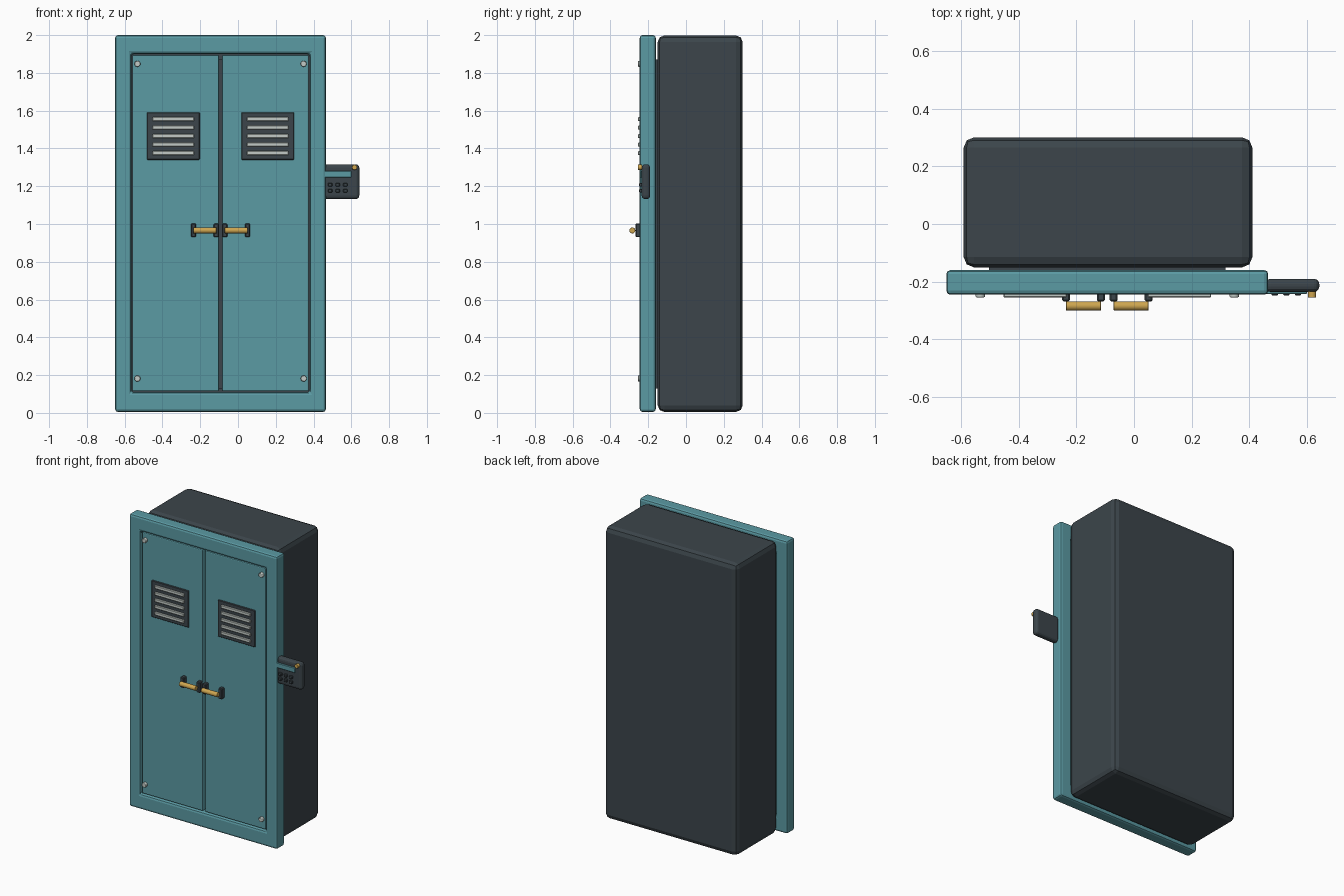
import bpy, bmesh, math
from mathutils import Matrix, Vector

cube = bpy.data.objects.get("Cube")
if cube:
    bpy.data.objects.remove(cube, do_unlink=True)


def material(name, rgb):
    m = bpy.data.materials.new(name)
    m.use_nodes = True
    m.diffuse_color = (*rgb, 1)
    m.node_tree.nodes["Principled BSDF"].inputs["Base Color"].default_value = (*rgb, 1)
    return m


teal = material("teal paint", (0.105, 0.325, 0.37))
dark = material("dark steel", (0.045, 0.06, 0.07))
brass = material("brass", (0.62, 0.38, 0.08))
silver = material("pale metal", (0.55, 0.6, 0.57))


def finish(name, bm, mat, bevel=0, segments=2):
    bmesh.ops.recalc_face_normals(bm, faces=bm.faces)
    mesh = bpy.data.meshes.new(name)
    bm.to_mesh(mesh)
    bm.free()
    mesh.materials.append(mat)
    ob = bpy.data.objects.new(name, mesh)
    bpy.context.collection.objects.link(ob)
    bpy.context.view_layer.objects.active = ob
    if bevel:
        mod = ob.modifiers.new("Bevel", "BEVEL")
        mod.width, mod.segments = bevel, segments
    return ob


def box(name, xs, ys, zs, mat, bevel=0, segments=2):
    bm = bmesh.new()
    bmesh.ops.create_cube(bm, size=1)
    lo, hi = Vector((xs[0], ys[0], zs[0])), Vector((xs[1], ys[1], zs[1]))
    for v in bm.verts:
        v.co = (lo + hi) / 2 + v.co * (hi - lo)
    return finish(name, bm, mat, bevel, segments)


def rod(name, centre, radius, length, axis, mat, bevel=0, sides=16):
    bm = bmesh.new()
    bmesh.ops.create_cone(bm, cap_ends=True, segments=sides, radius1=radius,
                          radius2=radius, depth=length)
    turn = Matrix.Rotation(math.pi / 2, 4, "Y" if axis == "X" else "X")
    bmesh.ops.transform(bm, matrix=Matrix.Translation(centre) @ turn, verts=bm.verts)
    ob = finish(name, bm, mat, bevel)
    bpy.ops.object.select_all(action="DESELECT")
    ob.select_set(True)
    bpy.ops.object.shade_smooth_by_angle(angle=math.radians(40))
    return ob


def ring(name, outer, inner, y0, y1, mat, bevel):
    """Rectangular frame; outer and inner are (x0, x1, z0, z1)."""
    bm = bmesh.new()

    def loop(r, y):
        return [bm.verts.new((r[i], y, r[j])) for i, j in ((0, 2), (1, 2), (1, 3), (0, 3))]
    loops = [loop(outer, y0), loop(inner, y0), loop(inner, y1), loop(outer, y1)]
    for a, b in zip(loops, loops[1:] + loops[:1]):
        for i in range(4):
            k = (i + 1) % 4
            bm.faces.new((a[i], a[k], b[k], b[i]))
    return finish(name, bm, mat, bevel)


MID = -0.0925  # cabinet centre line

# Cabinet body, backing plate and door frame
box("cabinet_body", (-0.59, 0.41), (-0.15, 0.30), (0.005, 1.998), dark, 0.035)
box("backing_plate", (MID - 0.41, MID + 0.41), (-0.19, -0.14), (0.13, 1.87), dark)
ring("door_frame", (-0.65, 0.465, 0.005, 2.0), (-0.565, 0.38, 0.11, 1.9),
     -0.245, -0.16, teal, 0.014)

# Doors with vent, screws and pull handle on each side
for side, s in (("right", -1), ("left", 1)):
    def span(a, b):
        return tuple(sorted((MID + s * a, MID + s * b)))

    box(side + "_door", span(0.008, 0.467), (-0.236, -0.165), (0.115, 1.895), teal, 0.006)
    box(side + "_vent_plate", span(0.11, 0.39), (-0.244, -0.23), (1.34, 1.59), dark, 0.003, 1)
    for i in range(5):
        z = 1.375 + 0.045 * i
        box(f"{side}_vent_slat_{i + 1}", span(0.14, 0.36), (-0.254, -0.24),
            (z - 0.011, z + 0.011), silver, 0.003, 1)
    for level, z in (("lower", 0.182), ("upper", 1.848)):
        rod(f"{side}_{level}_screw", (MID + s * 0.44, -0.243, z), 0.016, 0.022, "Y",
            silver, 0.003)
    for place, x in (("inner", 0.022), ("outer", 0.143)):
        box(f"{side}_handle_{place}_mount", span(x - 0.014, x + 0.014), (-0.268, -0.232),
            (0.93, 1.002), dark, 0.005, 1)
    rod(side + "_handle_bar", (MID + s * 0.0825, -0.284, 0.966), 0.016, 0.121, "X",
        brass, 0.002)

# Side keypad with display strip, buttons and indicator
box("keypad_case", (0.455, 0.642), (-0.235, -0.19), (1.132, 1.316), dark, 0.018, 3)
box("keypad_display", (0.458, 0.6), (-0.243, -0.23), (1.245, 1.28), teal, 0.003, 1)
for row in range(2):
    for col in range(3):
        x, z = 0.488 + 0.04 * col, 1.176 + 0.032 * row
        box(f"keypad_button_{row * 3 + col + 1}", (x - 0.011, x + 0.011), (-0.248, -0.23),
            (z - 0.01, z + 0.01), dark, 0.003, 1)
rod("keypad_indicator", (0.617, -0.244, 1.3), 0.014, 0.022, "Y", brass, 0.002)
